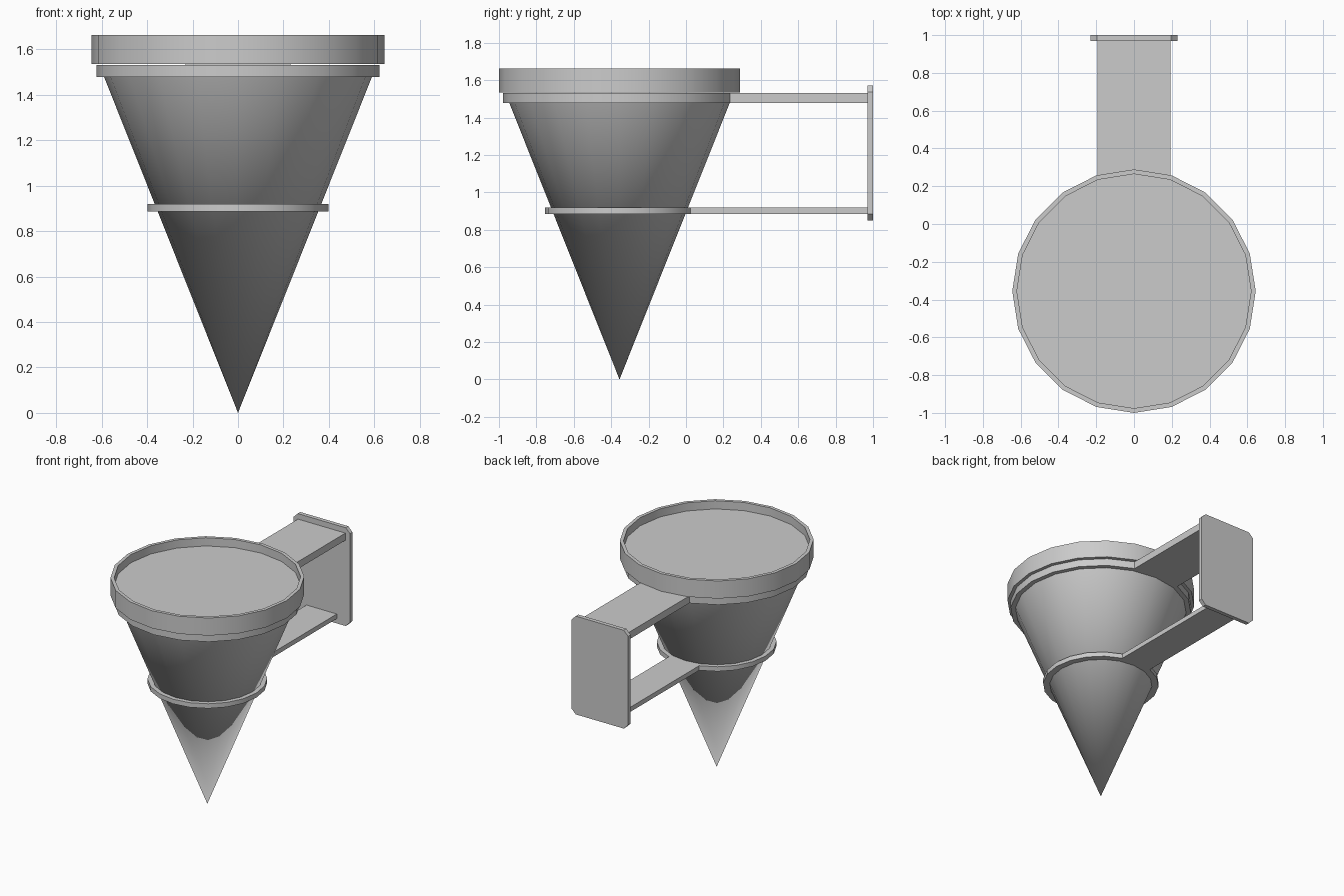
import bpy, bmesh
from math import sin, cos, radians, tau

if "Cube" in bpy.data.objects:
    bpy.data.objects.remove(bpy.data.objects["Cube"])

CY = -0.3555   # cone axis position in y
N = 20         # sides of every round part
WALL_Y = 0.97  # front face of the wall plate


def finish(name, bm, smooth=True):
    bmesh.ops.recalc_face_normals(bm, faces=bm.faces)
    mesh = bpy.data.meshes.new(name)
    bm.to_mesh(mesh)
    bm.free()
    obj = bpy.data.objects.new(name, mesh)
    bpy.context.collection.objects.link(obj)
    if smooth:
        bpy.ops.object.select_all(action='DESELECT')
        obj.select_set(True)
        bpy.context.view_layer.objects.active = obj
        bpy.ops.object.shade_smooth_by_angle(angle=radians(30))
    return obj


def lathe(name, profile):
    """Revolve (radius, z) points around the cone axis."""
    bm = bmesh.new()
    verts = [bm.verts.new((0, CY + r, z)) for r, z in profile]
    edges = [bm.edges.new(p) for p in zip(verts, verts[1:])]
    bmesh.ops.spin(bm, geom=verts + edges, cent=(0, CY, 0), axis=(0, 0, 1),
                   angle=tau, steps=N, use_duplicate=False)
    bmesh.ops.remove_doubles(bm, verts=bm.verts, dist=1e-4)
    return finish(name, bm)


def prism(name, points, offset):
    """Extrude a flat outline by an offset."""
    bm = bmesh.new()
    face = bm.faces.new([bm.verts.new(p) for p in points])
    out = bmesh.ops.extrude_face_region(bm, geom=[face], use_keep_orig=True)
    moved = [v for v in out['geom'] if isinstance(v, bmesh.types.BMVert)]
    bmesh.ops.translate(bm, verts=moved, vec=offset)
    return finish(name, bm)


def bracket(name, r, z0, z1):
    """Holding ring with an arm running back to the wall plate."""
    pts = [(r * sin(tau * k / N), CY + r * cos(tau * k / N), z0)
           for k in range(1, N)]
    w = r * sin(tau / N)
    pts += [(-w, WALL_Y + 0.005, z0), (w, WALL_Y + 0.005, z0)]
    return prism(name, pts, (0, 0, z1 - z0))


# Torch cone, point down
lathe("cone", [(0, 0), (0.6, 1.505)])

# Raised rim with a shallow recessed top
lathe("rim", [(0, 1.603), (0.62, 1.603), (0.62, 1.663), (0.6445, 1.663),
              (0.6445, 1.534), (0, 1.534)])

# Upper and lower holding rings with arms
bracket("upper_bracket", 0.6225, 1.478, 1.531)
bracket("lower_bracket", 0.398, 0.885, 0.919)

# Wall plate with clipped corners
x, c, z0, z1 = 0.23, 0.035, 0.85, 1.571
half = [(x - c, z0), (x, z0 + c), (x, z1 - c), (x - c, z1)]
outline = half + [(-a, b) for a, b in reversed(half)]
prism("wall_plate", [(a, WALL_Y, b) for a, b in outline], (0, 1 - WALL_Y, 0))
